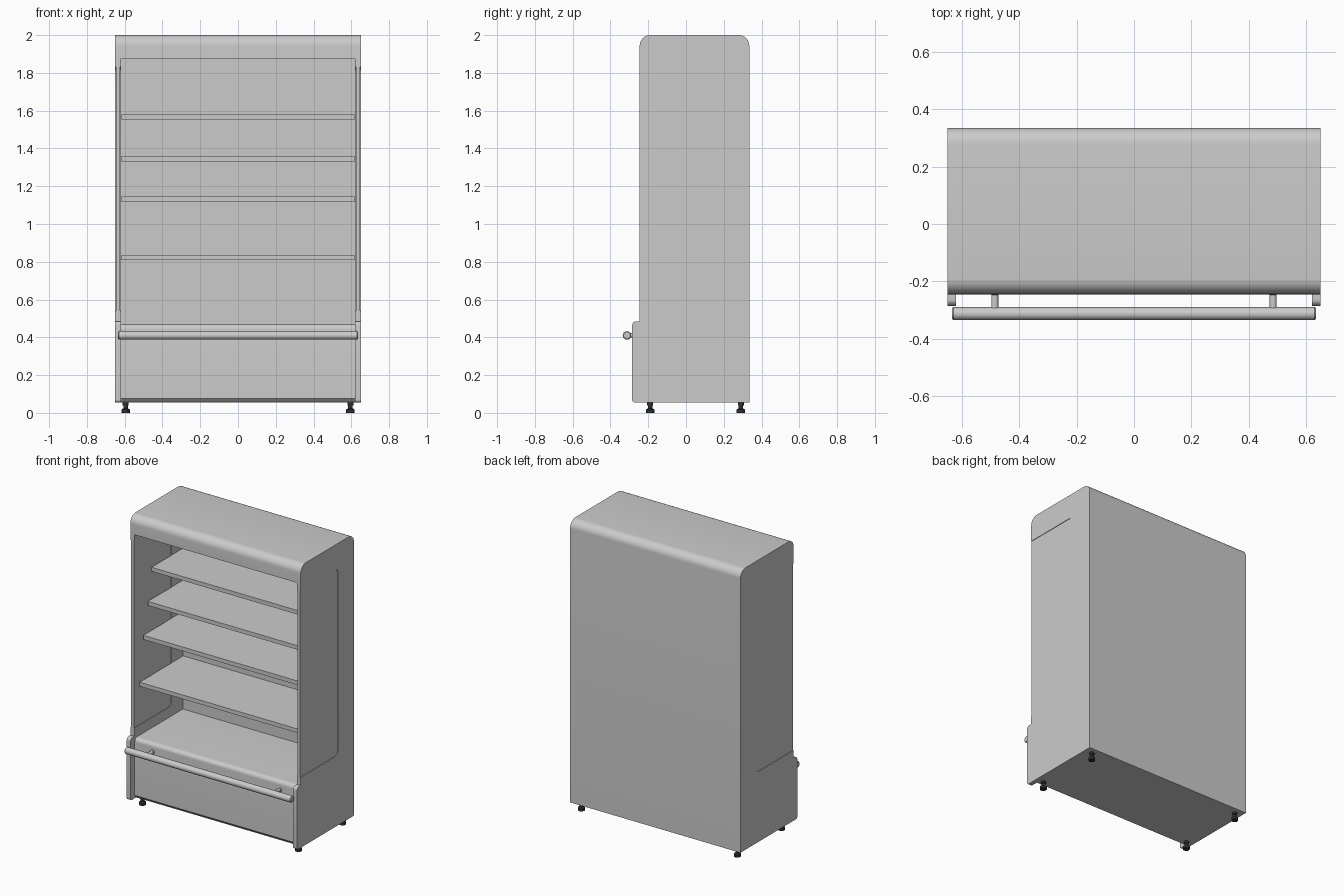
import bpy, bmesh, math
from mathutils import Matrix, Vector

if "Cube" in bpy.data.objects:
    bpy.data.objects.remove(bpy.data.objects["Cube"])


def finish(bm, name, angle=35):
    bmesh.ops.recalc_face_normals(bm, faces=bm.faces[:])
    me = bpy.data.meshes.new(name)
    bm.to_mesh(me)
    bm.free()
    ob = bpy.data.objects.new(name, me)
    bpy.context.collection.objects.link(ob)
    smooth(ob, angle)
    return ob


def smooth(ob, angle=35):
    bpy.ops.object.select_all(action='DESELECT')
    ob.select_set(True)
    bpy.context.view_layer.objects.active = ob
    bpy.ops.object.shade_smooth_by_angle(angle=math.radians(angle))


def rounded(points, steps=8):
    # points are (y, z, radius); corners are replaced with arcs
    out, n = [], len(points)
    for i, (y, z, r) in enumerate(points):
        p = Vector((y, z))
        if r == 0:
            out.append(p)
            continue
        a = (Vector(points[i - 1][:2]) - p).normalized()
        b = (Vector(points[(i + 1) % n][:2]) - p).normalized()
        c = p + (a + b) * r          # all corners are right angles
        for k in range(steps + 1):
            t = k / steps * math.pi / 2
            out.append(c - b * r * math.cos(t) - a * r * math.sin(t))
    return out


def extrude(name, points, x0, x1):
    bm = bmesh.new()
    f = bm.faces.new([bm.verts.new((x0, p.x, p.y)) for p in rounded(points)])
    g = bmesh.ops.extrude_face_region(bm, geom=[f])
    vs = [v for v in g['geom'] if isinstance(v, bmesh.types.BMVert)]
    bmesh.ops.translate(bm, verts=vs, vec=(x1 - x0, 0, 0))
    return finish(bm, name)


def lathe(name, profile, place, segs=24):
    # profile is (radius, height) along local z
    bm = bmesh.new()
    rings = [[bm.verts.new(place @ Vector((r * math.cos(2 * math.pi * k / segs),
                                           r * math.sin(2 * math.pi * k / segs), h)))
              for k in range(segs)] for r, h in profile]
    for a, b in zip(rings, rings[1:]):
        for k in range(segs):
            j = (k + 1) % segs
            bm.faces.new((a[k], a[j], b[j], b[k]))
    bm.faces.new(rings[0])
    bm.faces.new(rings[-1])
    return finish(bm, name)


# cabinet body: full side outline, hollowed with cutters
body = extrude("cabinet_body", [
    (-.285, .055, .015), (.335, .055, 0), (.335, 2, .055), (-.245, 2, .055),
    (-.245, .485, 0), (-.285, .485, .022)], -.65, .65)

cutters = [extrude("cavity_cutter", [
    (-.5, 0, 0), (-.225, 0, 0), (-.225, .06, 0), (-.24, .075, 0), (-.24, .47, .028),
    (.285, .47, 0), (.285, 1.875, 0), (-.5, 1.875, 0)], -.62, .62)]

# shallow window recesses on both faces of each side wall
window = [(-.3, .54, 0), (.16, .54, .03), (.16, 1.83, .03), (-.3, 1.83, 0)]
for s in (-1, 1):
    cutters.append(extrude("outer_recess_cutter", window, s * .646, s * .7))
    cutters.append(extrude("inner_recess_cutter", window, s * .6, s * .624))

for c in cutters:
    m = body.modifiers.new("cut", 'BOOLEAN')
    m.operation = 'DIFFERENCE'
    m.solver = 'EXACT'
    m.object = c
    bpy.ops.object.select_all(action='DESELECT')
    bpy.context.view_layer.objects.active = body
    body.select_set(True)
    bpy.ops.object.modifier_apply(modifier=m.name)
    bpy.data.objects.remove(c)
smooth(body)

# shelves, deeper towards the bottom
for i, (top, front) in enumerate([(1.58, -.06), (1.36, -.10), (1.145, -.15), (.837, -.19)]):
    extrude(f"shelf_{i + 1}", [
        (front, top - .028, 0), (.286, top - .028, 0), (.286, top, 0), (front, top, 0)],
        -.618, .618)

# front bumper rail
along_x = Matrix.Translation((0, -.3125, .41)) @ Matrix.Rotation(math.pi / 2, 4, 'Y')
lathe("bumper_rail", [(.018, -.635), (.0225, -.63), (.0225, .63), (.018, .635)], along_x)

black = bpy.data.materials.new("black_rubber")
black.diffuse_color = (.03, .03, .03, 1)
black.use_nodes = True
black.node_tree.nodes["Principled BSDF"].inputs["Base Color"].default_value = black.diffuse_color

for s in (-1, 1):
    # rail brackets
    to_front = Matrix.Translation((s * .485, -.238, .41)) @ Matrix.Rotation(math.pi / 2, 4, 'X')
    lathe("rail_bracket", [(.016, 0), (.016, .006), (.012, .009), (.012, .06)], to_front)
    # levelling feet
    for y in (-.19, .29):
        foot = lathe("levelling_foot", [
            (.022, 0), (.022, .018), (.012, .024), (.012, .038), (.016, .04), (.016, .056)],
            Matrix.Translation((s * .595, y, 0)))
        foot.data.materials.append(black)
